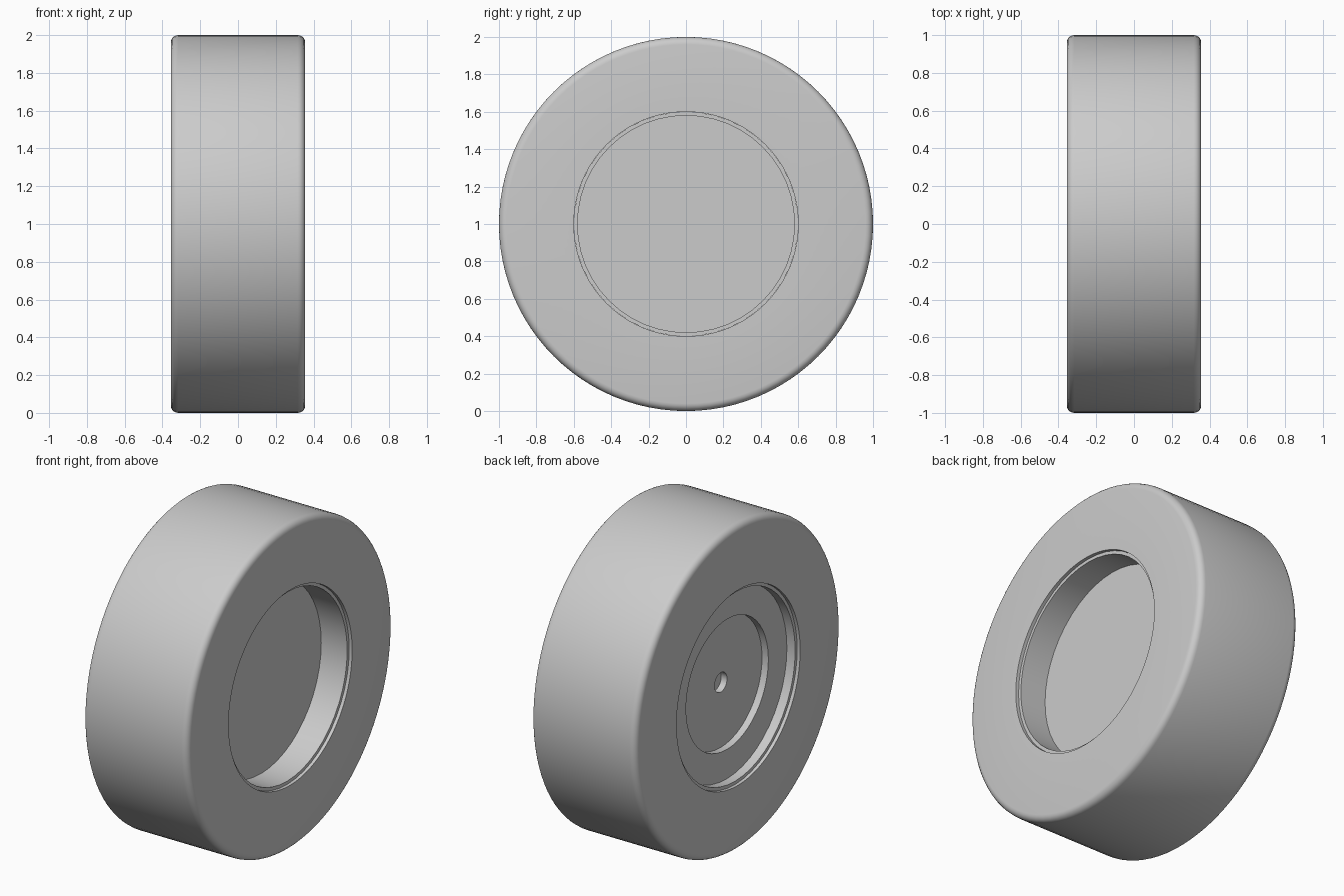
import bpy
import bmesh
import math
from mathutils import Matrix, Vector

cube = bpy.data.objects.get("Cube")
if cube:
    bpy.data.objects.remove(cube, do_unlink=True)

HALF_WIDTH = 0.356
RADIUS = 1.0
BORE = 0.6
ROUND = 0.04

grey = bpy.data.materials.new("plain grey")
grey.use_nodes = True
grey.diffuse_color = (0.6, 0.6, 0.6, 1)
grey.node_tree.nodes["Principled BSDF"].inputs["Base Color"].default_value = grey.diffuse_color


def lathe(name, profile, segments, closed):
    """Spin (x, radius) points around the axle."""
    bm = bmesh.new()
    verts = [bm.verts.new((x, 0, r)) for x, r in profile]
    edges = [bm.edges.new(pair) for pair in zip(verts, verts[1:])]
    if closed:
        edges.append(bm.edges.new((verts[-1], verts[0])))
    bmesh.ops.spin(bm, geom=verts + edges, cent=(0, 0, 0), axis=(1, 0, 0),
                   angle=math.tau, steps=segments, use_duplicate=False)
    bmesh.ops.remove_doubles(bm, verts=bm.verts, dist=0.0005)
    bmesh.ops.recalc_face_normals(bm, faces=bm.faces)
    bmesh.ops.transform(bm, matrix=Matrix.Translation(Vector((0, 0, RADIUS))), verts=bm.verts)
    mesh = bpy.data.meshes.new(name)
    bm.to_mesh(mesh)
    bm.free()
    mesh.materials.append(grey)
    obj = bpy.data.objects.new(name, mesh)
    bpy.context.collection.objects.link(obj)
    bpy.ops.object.select_all(action='DESELECT')
    obj.select_set(True)
    bpy.context.view_layer.objects.active = obj
    bpy.ops.object.shade_smooth_by_angle(angle=math.radians(35))


# Tyre: a thick ring with rounded outer shoulders
tyre = [(-HALF_WIDTH, BORE)]
for side in (-1, 1):
    arc = [(side * (HALF_WIDTH - ROUND + ROUND * math.cos(a)),
            RADIUS - ROUND + ROUND * math.sin(a))
           for a in (math.radians(90 * i / 5) for i in range(6))]
    tyre += arc if side < 0 else arc[::-1]
tyre.append((HALF_WIDTH, BORE))
lathe("tyre", tyre, 96, True)

# Hub: stepped inner face with a blind axle hole, deep dish on the outer face
lip = HALF_WIDTH - 0.02
inner_floor, plate, outer_floor = -0.28, -0.237, 0.16
hub = [(plate + 0.04, 0), (plate + 0.04, 0.06), (plate, 0.06),
       (plate, 0.4), (inner_floor, 0.4), (inner_floor, 0.58),
       (-lip, 0.58), (-lip, BORE), (lip, BORE), (lip, 0.58),
       (outer_floor, 0.58), (outer_floor, 0)]
lathe("hub", hub, 48, False)
